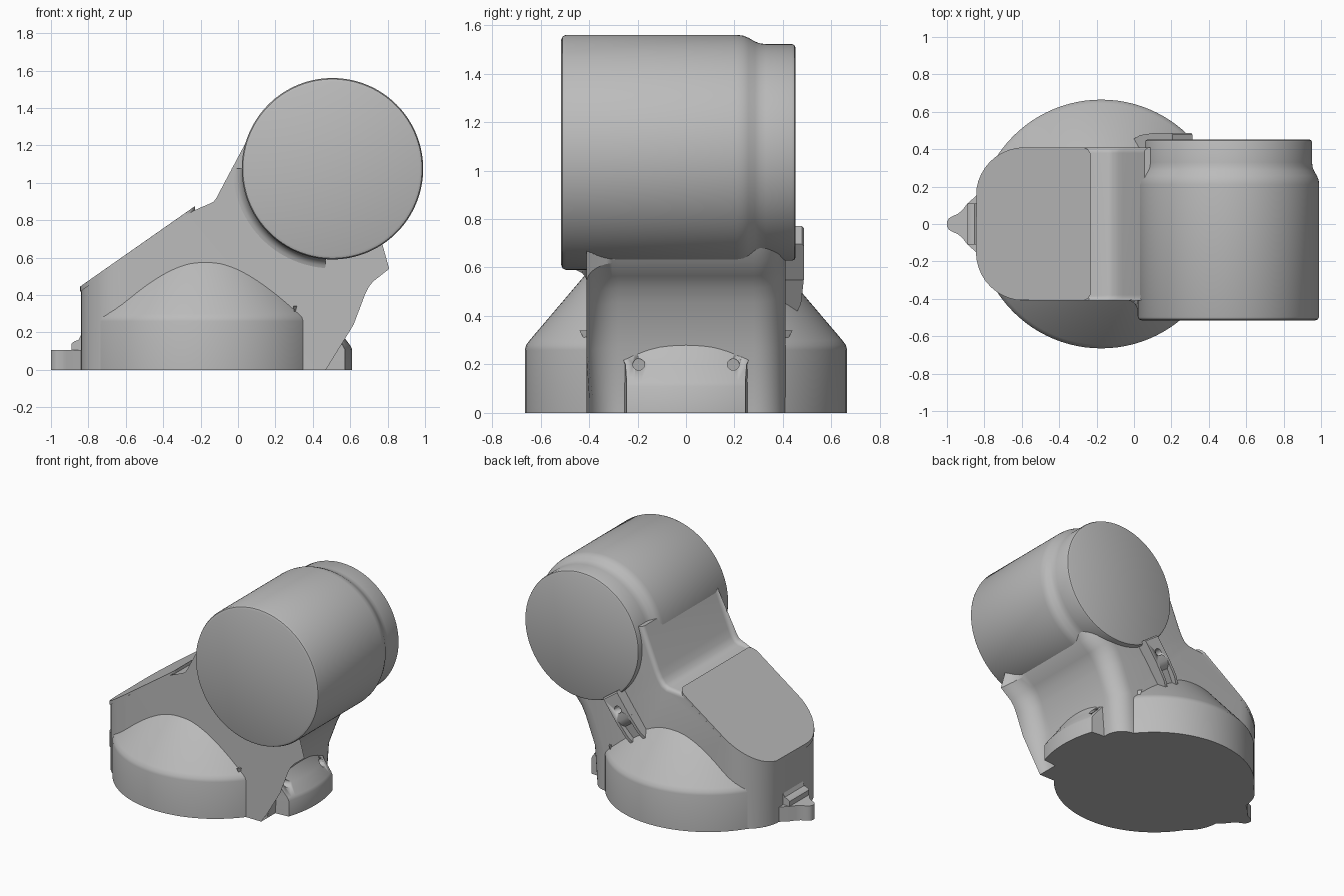
import bpy, bmesh
from math import sin, cos, pi, sqrt, radians

cube = bpy.data.objects.get("Cube")
if cube:
    bpy.data.objects.remove(cube, do_unlink=True)

grey = bpy.data.materials.new("light_grey")
grey.use_nodes = True
grey.diffuse_color = (0.5, 0.5, 0.5, 1)
grey.node_tree.nodes["Principled BSDF"].inputs["Base Color"].default_value = grey.diffuse_color


def finish(name, bm):
    """Turn a bmesh into a smooth-shaded object with clean normals."""
    bmesh.ops.recalc_face_normals(bm, faces=bm.faces)
    mesh = bpy.data.meshes.new(name)
    bm.to_mesh(mesh)
    bm.free()
    mesh.materials.append(grey)
    ob = bpy.data.objects.new(name, mesh)
    bpy.context.collection.objects.link(ob)
    bpy.ops.object.select_all(action='DESELECT')
    ob.select_set(True)
    bpy.context.view_layer.objects.active = ob
    bpy.ops.object.shade_smooth_by_angle(angle=radians(32))
    return ob


def loft(rings, closed=True):
    """Skin a stack of equal rings; closed stacks get end caps."""
    bm = bmesh.new()
    rows = [[bm.verts.new(p) for p in ring] for ring in rings]
    n = len(rows[0])
    for a, b in zip(rows, rows[1:]):
        for i in range(n if closed else n - 1):
            j = (i + 1) % n
            bm.faces.new((a[i], a[j], b[j], b[i]))
    if closed:
        bm.faces.new(rows[0])
        bm.faces.new(rows[-1])
    return bm


def arc(place, start=0, end=2 * pi, n=96):
    return [place(start + (end - start) * i / n) for i in range(n)]


def drill(target, centre, axis, radius):
    """Cut a round hole along x or y and discard the cutter."""
    x, y, z = centre
    def spot(d):
        if axis == 'x':
            return lambda t: (x + d, y + radius * cos(t), z + radius * sin(t))
        return lambda t: (x + radius * cos(t), y + d, z + radius * sin(t))
    cutter = finish("hole_cutter", loft([arc(spot(d), n=20) for d in (-0.06, 0.06)]))
    cutter.hide_render = True
    mod = target.modifiers.new("hole", 'BOOLEAN')
    mod.object, mod.operation, mod.solver = cutter, 'DIFFERENCE', 'EXACT'
    bpy.context.view_layer.objects.active = target
    bpy.ops.object.modifier_apply(modifier=mod.name)
    bpy.data.objects.remove(cutter, do_unlink=True)


# Round base with conical shoulder
BX = -0.175
base = [(0.665, 0), (0.665, 0.26), (0.66, 0.28), (0.645, 0.3), (0.42, 0.565), (0.36, 0.62)]
finish("base", loft([arc(lambda t: (BX + r * cos(t), r * sin(t), z)) for r, z in base]))

# Slanted body: side profile extruded across, then rounded edge groups
profile = [(-0.84, 0), (-0.84, 0.43), (-0.24, 0.85), (-0.14, 0.86), (-0.11, 0.875), (-0.085, 0.91),
           (-0.06, 0.96), (0.055, 1.24), (0.4, 1.2), (0.75, 0.75), (0.7, 0.62), (0.63, 0.565),
           (0.59, 0.515), (0.56, 0.455), (0.49, 0.27), (0.47, 0)]
bm = loft([[(x, y, z) for x, z in profile] for y in (-0.41, 0.41)])


def round_edges(rule, width, segments):
    edges = []
    for e in bm.edges:
        a, b = (v.co for v in e.verts)
        m = (a + b) / 2
        if abs(a.y - b.y) < 1e-4 and abs(abs(m.y) - 0.41) < 1e-3 and rule(m):
            edges.append(e)
    bmesh.ops.bevel(bm, geom=edges, offset=width, segments=segments,
                    profile=0.5, affect='EDGES', clamp_overlap=False)


round_edges(lambda m: m.x < -0.8 and 0.1 < m.z < 0.4, 0.26, 10)
round_edges(lambda m: m.x > 0.47 and m.z < 0.72, 0.13, 8)
round_edges(lambda m: -0.2 < m.x < 0.02 and m.z > 0.85, 0.03, 4)
finish("body", bm)

# Slanted cover plate with rounded corners
cover = []
for cx, cy, r, start in ((-0.28, 0.36, 0.05, 0), (-0.585, 0.15, 0.26, pi / 2),
                         (-0.585, -0.15, 0.26, pi), (-0.28, -0.36, 0.05, 1.5 * pi)):
    cover += arc(lambda t: (cx + r * cos(t), cy + r * sin(t)), start, start + pi / 2 + 0.01, 10)
finish("cover_plate", loft([[(x, y, 0.43 + (x + 0.84) * 0.7 + h) for x, y in cover]
                            for h in (-0.01, 0.018)]))

# Horizontal drum head, stepped smaller at the rear
HX, HZ = 0.505, 1.075


def around(r, y):
    return lambda t: (HX + r * cos(t), y, HZ + r * sin(t))


head = [(0.465, -0.515), (0.479, -0.509), (0.485, -0.495), (0.485, 0.21), (0.482, 0.235),
        (0.473, 0.258), (0.457, 0.285), (0.45, 0.305), (0.447, 0.33), (0.447, 0.437),
        (0.443, 0.447), (0.433, 0.452)]
finish("drum_head", loft([arc(around(r, y), n=128) for r, y in head]))

# Concave blend between drum and body side
blend = [(0.483, -0.48), (0.488, -0.45), (0.5, -0.428), (0.518, -0.414), (0.54, -0.408)]
finish("drum_blend", loft([arc(around(r, y), pi, radians(268), 40) for r, y in blend], closed=False))

# Side flange with flared top and concave flanks
rings = []
for z, R, hw in ((0, 0.785, 0.245), (0.11, 0.785, 0.245), (0.13, 0.775, 0.245),
                 (0.2, 0.722, 0.25), (0.28, 0.668, 0.285), (0.34, 0.65, 0.32)):
    ring = [(BX + sqrt(R * R - y * y), y) for y in (hw * (i / 8 - 1) for i in range(17))]
    xo = ring[-1][0]
    flank = [(xo + (0.28 - xo) * t, hw + d) for t, d in ((0.38, 0.01), (0.47, 0.03), (0.58, 0.07), (0.85, 0.12))]
    ring += flank + [(x, -y) for x, y in reversed(flank)]
    rings.append([(x, y, z) for x, y in ring])
flange = finish("side_flange", loft(rings))
for side in (-1, 1):
    drill(flange, (0.53, 0.195 * side, 0.2), 'x', 0.024)

# Pointed locating nose and the step behind it
half = [(-1, 0.012), (-0.99, 0.03), (-0.97, 0.042), (-0.94, 0.055), (-0.915, 0.078),
        (-0.89, 0.11), (-0.85, 0.145), (-0.8, 0.2)]
plan = half + [(x, -y) for x, y in reversed(half)]
finish("nose", loft([[(x, y, z) for x, y in plan] for z in (0, 0.105)]))
step = [(-0.89, 0), (-0.89, 0.14), (-0.875, 0.152), (-0.852, 0.16), (-0.838, 0.19), (-0.8, 0.19), (-0.8, 0)]
finish("nose_step", loft([[(x, y, z) for x, z in step] for y in (-0.11, 0.11)]))

# Rear pad pointing away from the drum centre
dx, dz = -0.584, -0.812
pad = [(0.42, 0.39), (0.42, 0.478), (0.43, 0.486), (0.6, 0.486), (0.63, 0.475), (0.65, 0.45),
       (0.84, 0.415), (0.84, 0.39)]


def on_pad(s, y, w):
    return (HX + dx * s - dz * w, y, HZ + dz * s + dx * w)


rear_pad = finish("rear_pad", loft([[on_pad(s, y, w) for s, y in pad] for w in (-0.065, 0.065)]))
drill(rear_pad, on_pad(0.53, 0.49, 0), 'y', 0.026)
# Raised rails beside the pad slot
rail = [(0.6, 0.4), (0.6, 0.486), (0.72, 0.475), (0.84, 0.43), (0.84, 0.4)]
for side in (-1, 1):
    finish("pad_rail", loft([[on_pad(s, y, side * w) for s, y in rail] for w in (0.045, 0.066)]))
